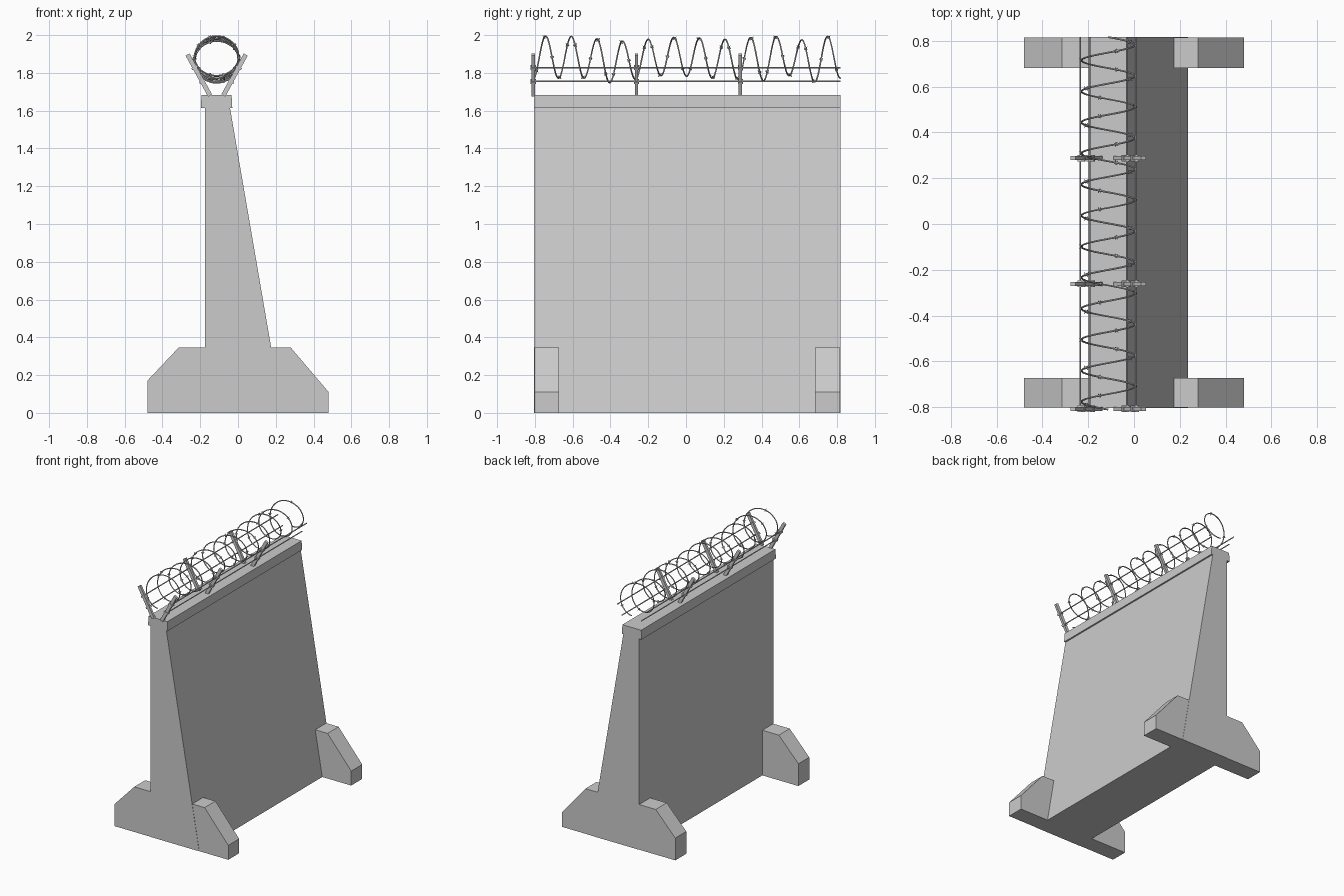
import bpy, bmesh, math
from mathutils import Vector, Matrix

if "Cube" in bpy.data.objects:
    bpy.data.objects.remove(bpy.data.objects["Cube"])


def finish(bm, name):
    bmesh.ops.recalc_face_normals(bm, faces=bm.faces)
    me = bpy.data.meshes.new(name)
    bm.to_mesh(me)
    bm.free()
    ob = bpy.data.objects.new(name, me)
    bpy.context.collection.objects.link(ob)
    return ob


def extrude_profile(name, pts, y0, y1):
    bm = bmesh.new()
    face = bm.faces.new([bm.verts.new((x, y0, z)) for x, z in pts])
    ext = bmesh.ops.extrude_face_region(bm, geom=[face])
    verts = [v for v in ext["geom"] if isinstance(v, bmesh.types.BMVert)]
    bmesh.ops.translate(bm, verts=verts, vec=(0, y1 - y0, 0))
    return finish(bm, name)


def wire(name, pts, radius):
    cu = bpy.data.curves.new(name, 'CURVE')
    cu.dimensions = '3D'
    cu.bevel_depth = radius
    cu.bevel_resolution = 1
    cu.use_fill_caps = True
    sp = cu.splines.new('POLY')
    sp.points.add(len(pts) - 1)
    for p, co in zip(sp.points, pts):
        p.co = (*co, 1)
    ob = bpy.data.objects.new(name, cu)
    bpy.context.collection.objects.link(ob)
    bpy.ops.object.select_all(action='DESELECT')
    ob.select_set(True)
    bpy.context.view_layer.objects.active = ob
    bpy.ops.object.convert(target='MESH')
    bpy.ops.object.shade_smooth_by_angle()
    return ob


def add_rod(bm, a, b, r, segs=6):
    d = b - a
    rot = d.to_track_quat('Z', 'Y').to_matrix().to_4x4()
    bmesh.ops.create_cone(bm, cap_ends=True, segments=segs, radius1=r, radius2=r,
                          depth=d.length, matrix=Matrix.Translation((a + b) / 2) @ rot)


def add_box(bm, centre, size, angle=0):
    bmesh.ops.create_cube(bm, size=1, matrix=Matrix.Translation(centre)
                          @ Matrix.Rotation(angle, 4, 'Y') @ Matrix.Diagonal((*size, 1)))


Y0, Y1 = -0.805, 0.817
CX = -0.113          # centre line of the fence on top

# concrete wall, cap and feet
extrude_profile("wall", [(-0.175, 0), (0.235, 0), (-0.045, 1.63), (-0.175, 1.63)], Y0, Y1)
extrude_profile("cap", [(-0.197, 1.613), (-0.03, 1.613), (-0.034, 1.683), (-0.193, 1.683)], Y0, Y1)
foot = [(-0.48, 0), (0.48, 0), (0.48, 0.11), (0.28, 0.345), (-0.315, 0.345), (-0.48, 0.17)]
extrude_profile("foot_front", foot, Y0 + 0.002, -0.672)
extrude_profile("foot_back", foot, 0.682, Y1 - 0.002)

# V-shaped posts with wire clips
low, high = Vector((0.035, 0, 1.68)), Vector((0.154, 0, 1.897))
tilt = math.atan2(high.x - low.x, high.z - low.z)


def on_post(z):
    return low.lerp(high, (z - low.z) / (high.z - low.z)).x


WIRE_Z = (1.755, 1.828)
for i, y in enumerate((-0.808, -0.262, 0.288)):
    for side, label in ((-1, "left"), (1, "right")):
        bm = bmesh.new()
        mid = (low + high) / 2
        add_box(bm, (CX + side * mid.x, y, mid.z),
                (0.024, 0.018, (high - low).length), side * tilt)
        for z in WIRE_Z:
            add_box(bm, (CX + side * on_post(z), y, z), (0.034, 0.028, 0.012), side * tilt)
        finish(bm, f"post_{label}_{i + 1}")

# straight wires along the posts
for side, label in ((-1, "left"), (1, "right")):
    for j, z in enumerate(WIRE_Z):
        x = CX + side * (on_post(z) + 0.006)
        wire(f"straight_wire_{label}_{j + 1}", [(x, Y0 - 0.003, z), (x, Y1, z)], 0.004)

# coil: heights of its successive low and high points, slightly uneven
lows = [1.765, 1.772, 1.772, 1.747, 1.767, 1.785, 1.782, 1.772, 1.767, 1.758, 1.785, 1.752, 1.772]
highs = [1.995, 1.993, 1.98, 1.968, 1.978, 1.988, 1.985, 1.978, 1.987, 1.993, 1.975, 1.993]
TURNS = len(highs)


def coil(t):
    n = min(int(t), TURNS - 1)
    f = t - n
    lo = lows[n] if f < 0.5 else lows[n + 1]
    z = lo + (highs[n] - lo) * (1 - math.cos(math.tau * t)) / 2
    y = -0.811 + t * (Y1 + 0.811) / TURNS
    return Vector((CX - 0.117 * math.sin(math.tau * t), y, z))


STEPS = 32
wire("coil_wire", [coil(k / STEPS) for k in range(TURNS * STEPS + 1)], 0.004)

# barbs: a short wrap with two crossing spikes
bm = bmesh.new()
COUNT = 40
for k in range(COUNT):
    t = (k + 0.5) * TURNS / COUNT
    p = coil(t)
    d = (coil(t + 0.01) - coil(t - 0.01)).normalized()
    u = d.cross(Vector((0, 1, 0))).normalized()
    v = d.cross(u)
    add_rod(bm, p - d * 0.006, p + d * 0.006, 0.007)
    for s in (-1, 1):
        spike = (u + v * s) * 0.009
        add_rod(bm, p + d * s * 0.003 - spike, p + d * s * 0.003 + spike, 0.0015, 4)
finish(bm, "barbs")
